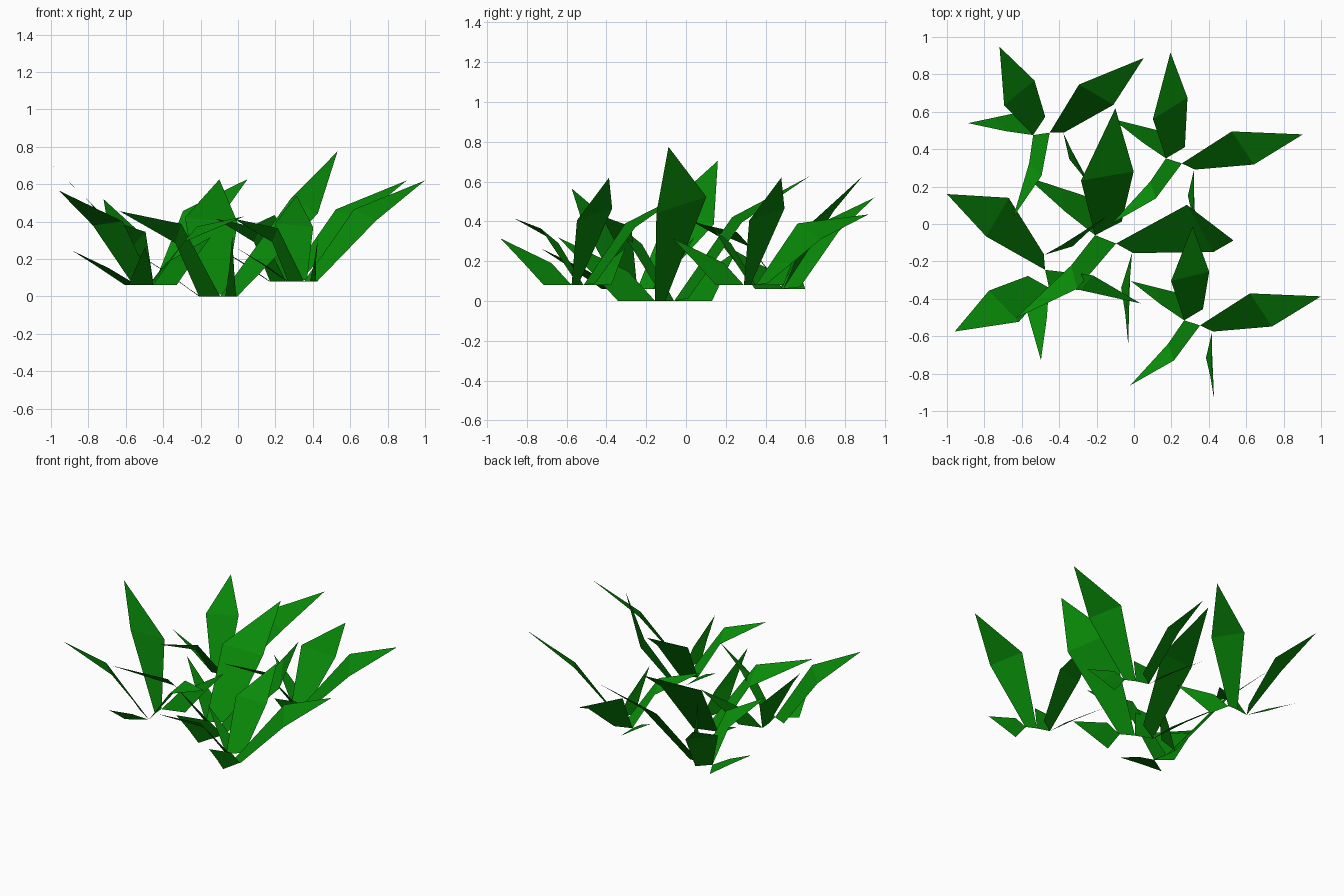
import bpy, bmesh, math
from mathutils import Vector, Matrix

if "Cube" in bpy.data.objects:
    bpy.data.objects.remove(bpy.data.objects["Cube"])

green = bpy.data.materials.new("leaf green")
green.diffuse_color = (0.0025, 0.25, 0.0025, 1)
green.use_nodes = True
green.node_tree.nodes["Principled BSDF"].inputs["Base Color"].default_value = green.diffuse_color

# One plant: five folded leaves, each = base left, base right, mid right, tip, mid left
# (relative to the plant's root)
LEAVES = {
    "back": [(-.065, .04, 0), (.036, .10, .01), (.069, .30, .29), (-.02, .543, .46), (-.135, .25, .31)],
    "right": [(.02, .013, 0), (.09, -.02, 0), (.405, .007, .325), (.667, .168, .54), (.287, .184, .385)],
    "front": [(.085, -.02, 0), (.052, -.16, 0), (.075, -.26, .11), (.095, -.378, .235), (.084, -.12, .11)],
    "front_left": [(.02, .013, 0), (-.065, .04, 0), (-.15, -.085, .21), (-.354, -.308, .335), (-.12, -.175, .285)],
    "left": [(-.065, .04, 0), (-.07, .18, 0), (-.21, .215, .095), (-.35, .25, .185), (-.19, .125, .09)],
}

# Plants: root position, turn in degrees, size
PLANTS = {
    "front_right_plant": ((.333, -.555, .08), 0, 1.0),
    "back_right_plant": ((.236, .311, .08), 0, 1.0),
    "middle_plant": ((-.124, -.12, 0), -4, 1.36),
    "back_left_plant": ((-.463, .468, .06), 26, 1.0),
    "front_left_plant": ((-.452, -.257, .06), 120, 1.1),
}
# Leaves bent away from the common pose: yaw, pitch in degrees
BEND = {
    ("back_left_plant", "right"): (-1, 2.5),
}
# Single leaf corners that droop or curl differently: corner index -> position
CORNERS = {
    ("middle_plant", "right"): {3: (.532, -.088, .775)},
    ("back_right_plant", "back"): {2: (.286, .676, .31), 3: (.195, .917, .435)},
    ("front_left_plant", "right"): {2: (-.67, .14, .385), 3: (-1.0, .16, .705), 4: (-.79, -.067, .50)},
}


def bend(pts, yaw, pitch):
    """Turn a leaf about the middle of its base."""
    pivot = (pts[0] + pts[1]) / 2
    head = pts[3] - pivot
    axis = Vector((head.y, -head.x, 0))
    rot = Matrix.Rotation(math.radians(yaw), 3, 'Z') @ Matrix.Rotation(math.radians(pitch), 3, axis)
    return pts[:2] + [pivot + rot @ (p - pivot) for p in pts[2:]]


for plant, (root, turn, size) in PLANTS.items():
    place = (Matrix.Translation(root) @ Matrix.Rotation(math.radians(turn), 4, 'Z')
             @ Matrix.Scale(size, 4))
    bm = bmesh.new()
    for leaf, coords in LEAVES.items():
        pts = [place @ Vector(c) for c in coords]
        if (plant, leaf) in BEND:
            pts = bend(pts, *BEND[plant, leaf])
        for i, pos in CORNERS.get((plant, leaf), {}).items():
            pts[i] = Vector(pos)
        bl, br, mr, tip, ml = [bm.verts.new(p) for p in pts]
        bm.faces.new((bl, br, mr, ml))   # lower blade
        bm.faces.new((ml, mr, tip))      # pointed end
    mesh = bpy.data.meshes.new(plant)
    bm.to_mesh(mesh)
    bm.free()
    mesh.materials.append(green)
    bpy.context.collection.objects.link(bpy.data.objects.new(plant, mesh))
